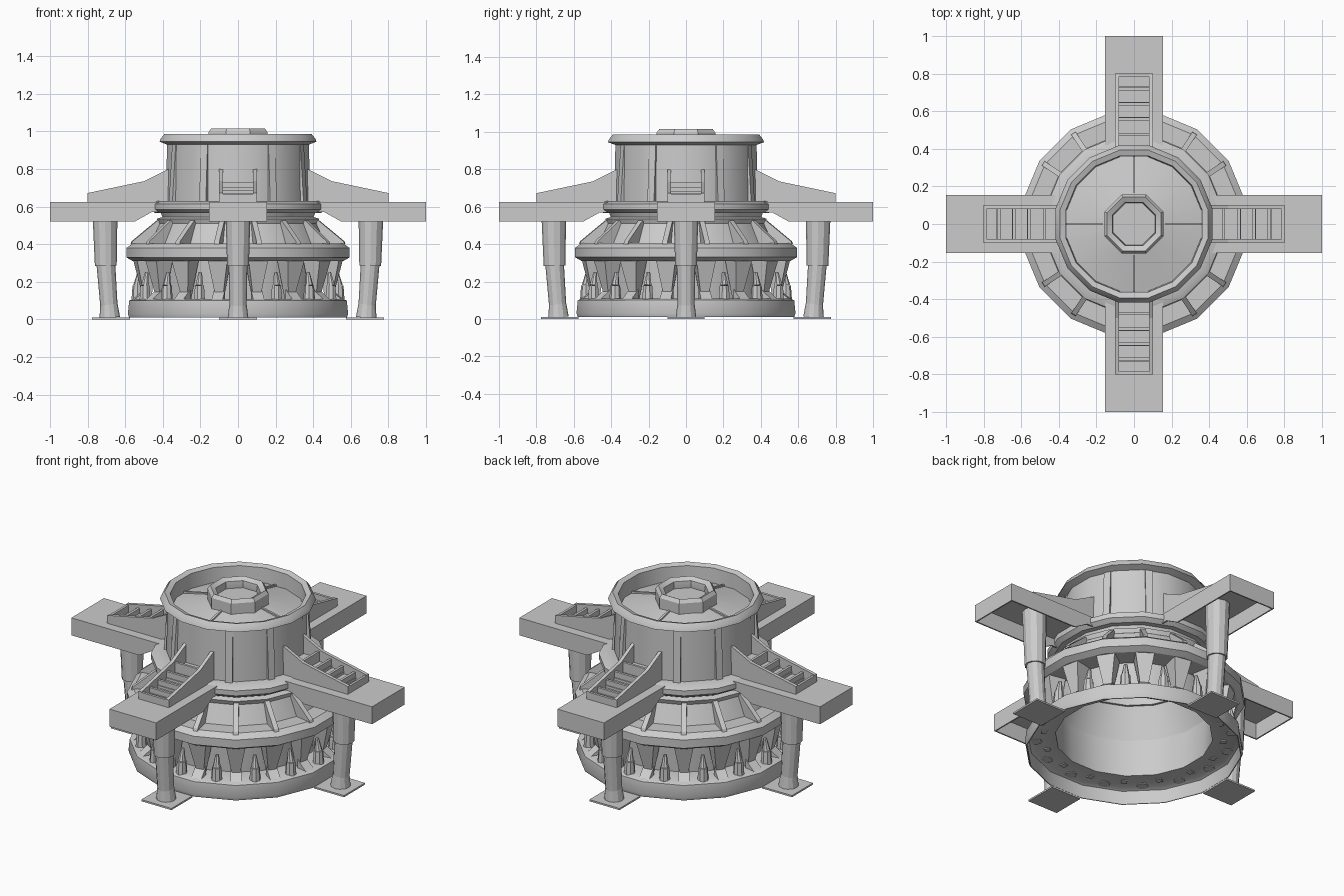
import bpy, bmesh, math
from mathutils import Matrix, Vector

if "Cube" in bpy.data.objects:
    bpy.data.objects.remove(bpy.data.objects["Cube"])

def finish(name, bm, smooth=False):
    bmesh.ops.recalc_face_normals(bm, faces=bm.faces)
    me = bpy.data.meshes.new(name)
    bm.to_mesh(me)
    bm.free()
    ob = bpy.data.objects.new(name, me)
    bpy.context.collection.objects.link(ob)
    if smooth:
        bpy.ops.object.select_all(action='DESELECT')
        ob.select_set(True)
        bpy.context.view_layer.objects.active = ob
        bpy.ops.object.shade_smooth_by_angle(angle=math.radians(28))
    return ob

def lathe(name, profile, n=16):
    # closed (radius, z) outline spun around z
    bm = bmesh.new()
    rings = []
    for i in range(n):
        a = 2 * math.pi * (i + 0.5) / n
        rings.append([bm.verts.new((r * math.cos(a), r * math.sin(a), z)) for r, z in profile])
    m = len(profile)
    for i in range(n):
        p, q = rings[i], rings[(i + 1) % n]
        for j in range(m):
            k = (j + 1) % m
            bm.faces.new((p[j], q[j], q[k], p[k]))
    return finish(name, bm, True)

def prism(bm, pts, y0, y1, ang=0):
    # (x, z) outline extruded along y, then turned around z
    R = Matrix.Rotation(ang, 3, 'Z')
    a = [bm.verts.new(R @ Vector((x, y0, z))) for x, z in pts]
    b = [bm.verts.new(R @ Vector((x, y1, z))) for x, z in pts]
    bm.faces.new(a)
    bm.faces.new(b[::-1])
    for i in range(len(pts)):
        j = (i + 1) % len(pts)
        bm.faces.new((a[i], a[j], b[j], b[i]))

def box(bm, x0, x1, y0, y1, z0, z1, ang=0):
    prism(bm, [(x0, z0), (x1, z0), (x1, z1), (x0, z1)], y0, y1, ang)

def tube(bm, p0, p1, r0, r1, n, ang=0, twist=0):
    # tapered cylinder between two points
    p0, p1 = Vector(p0), Vector(p1)
    d = p1 - p0
    rot = d.to_track_quat('Z', 'Y').to_matrix().to_4x4() if d.xy.length > 1e-6 else Matrix()
    M = (Matrix.Rotation(ang, 4, 'Z') @ Matrix.Translation((p0 + p1) / 2) @ rot
         @ Matrix.Rotation(twist, 4, 'Z'))
    bmesh.ops.create_cone(bm, cap_ends=True, segments=n, radius1=r0, radius2=r1,
                          depth=d.length, matrix=M)

def around(n, offset=0.0):
    return [2 * math.pi * (i + offset) / n for i in range(n)]

# stacked round body; the base is an open-bottomed shell
lathe("base_ring", [(0.585, 0.01), (0.59, 0.01), (0.597, 0.03), (0.59, 0.10), (0.565, 0.11),
                    (0.43, 0.11), (0.43, 0.10), (0.56, 0.10), (0.582, 0.09)])
lathe("inner_wall", [(0.43, 0.10), (0.44, 0.10), (0.45, 0.32), (0.44, 0.32)])
lathe("middle_ring", [(0.44, 0.31), (0.57, 0.31), (0.605, 0.33), (0.605, 0.38), (0.57, 0.405), (0.44, 0.405)])
lathe("sloped_neck", [(0.445, 0.31), (0.485, 0.39), (0.425, 0.52), (0.38, 0.52)])
lathe("neck_ring", [(0.37, 0.51), (0.43, 0.51), (0.44, 0.535), (0.41, 0.545), (0.42, 0.57), (0.37, 0.57)])
lathe("deck_collar", [(0.37, 0.565), (0.45, 0.565), (0.475, 0.585), (0.475, 0.615), (0.44, 0.63), (0.37, 0.63)])
lathe("drum", [(0.37, 0.60), (0.39, 0.60), (0.385, 0.94), (0.37, 0.94)])
lathe("top_rim", [(0.365, 0.88), (0.385, 0.93), (0.425, 0.945), (0.42, 0.96), (0.40, 0.985), (0.37, 0.975)])

# domed top sunk below the rim, with a raised central ring
lathe("top_dome", [(0.375, 0.885), (0.15, 0.935), (0.15, 0.925), (0.375, 0.875)])
lathe("centre_ring", [(0.17, 0.92), (0.17, 0.995), (0.155, 1.015), (0.125, 1.0), (0.12, 0.96), (0.13, 0.92)], 8)
bm = bmesh.new()
tube(bm, (0, 0, 0.945), (0, 0, 0.96), 0.135, 0.135, 8, 0, math.pi / 8)
finish("centre_floor", bm)
bm = bmesh.new()
for a in around(4):
    prism(bm, [(0.16, 0.92), (0.37, 0.87), (0.37, 0.895), (0.16, 0.94)], -0.006, 0.006, a)
finish("dome_ribs", bm)

# drum pilasters between the arms
bm = bmesh.new()
for a in around(4, 0.5):
    for da in (-0.3, 0.3):
        prism(bm, [(0.37, 0.62), (0.405, 0.62), (0.395, 0.78), (0.385, 0.93), (0.37, 0.93)], -0.02, 0.02, a + da)
finish("drum_pilasters", bm)

# fins on the sloped neck
bm = bmesh.new()
for a in around(16, 0.5):
    prism(bm, [(0.46, 0.40), (0.58, 0.40), (0.575, 0.415), (0.44, 0.525), (0.41, 0.525)], -0.014, 0.014, a)
finish("neck_fins", bm)

# pedestals and flaring brackets between base and middle ring
bm = bmesh.new()
for a in around(16):
    tube(bm, (0.535, 0, 0.095), (0.535, 0, 0.18), 0.032, 0.026, 8, a)
    tube(bm, (0.535, 0, 0.18), (0.525, 0, 0.25), 0.022, 0.010, 8, a)
finish("pedestals", bm, True)
bm = bmesh.new()
for a in around(16, 0.5):
    tube(bm, (0.49, 0, 0.095), (0.505, 0, 0.32), 0.022, 0.075, 4, a, math.pi / 4)
    prism(bm, [(0.50, 0.105), (0.57, 0.105), (0.50, 0.16)], -0.03, 0.03, a)
finish("brackets", bm)

# four arms: open channel deck, stepped ramp frame, leg and foot
names = ("right", "back", "left", "front")
for nm, a in zip(names, around(4)):
    bm = bmesh.new()
    box(bm, 0.39, 0.998, -0.155, 0.155, 0.615, 0.625, a)
    skirt = [(0.40, 0.57), (0.46, 0.57), (0.55, 0.52), (0.998, 0.52), (0.998, 0.62), (0.40, 0.62)]
    for s in (-1, 1):
        prism(bm, skirt, s * 0.155, s * 0.147, a)
    box(bm, 0.992, 1.0, -0.155, 0.155, 0.52, 0.625, a)
    finish(nm + "_arm_deck", bm)

    bm = bmesh.new()
    side = [(0.37, 0.62), (0.80, 0.62), (0.80, 0.672), (0.50, 0.735), (0.37, 0.80)]
    for s in (-1, 1):
        prism(bm, side, s * 0.10, s * 0.08, a)
    for x, z in ((0.47, 0.73), (0.55, 0.705), (0.63, 0.685), (0.71, 0.67), (0.785, 0.668)):
        box(bm, x, x + 0.015, -0.085, 0.085, 0.62, z, a)
    for x, z in ((0.38, 0.69), (0.48, 0.67), (0.56, 0.655), (0.64, 0.64)):
        box(bm, x, x + 0.09, -0.085, 0.085, 0.62, z, a)
    finish(nm + "_ramp_frame", bm)

    bm = bmesh.new()
    tube(bm, (0.708, 0, 0.62), (0.703, 0, 0.285), 0.068, 0.058, 12, a)
    tube(bm, (0.703, 0, 0.30), (0.686, 0, 0.07), 0.05, 0.046, 12, a)
    tube(bm, (0.686, 0, 0.08), (0.682, 0, 0.01), 0.046, 0.055, 12, a)
    finish(nm + "_leg", bm, True)

    bm = bmesh.new()
    box(bm, 0.575, 0.775, -0.1, 0.1, 0.0, 0.01, a)
    finish(nm + "_foot_plate", bm)
